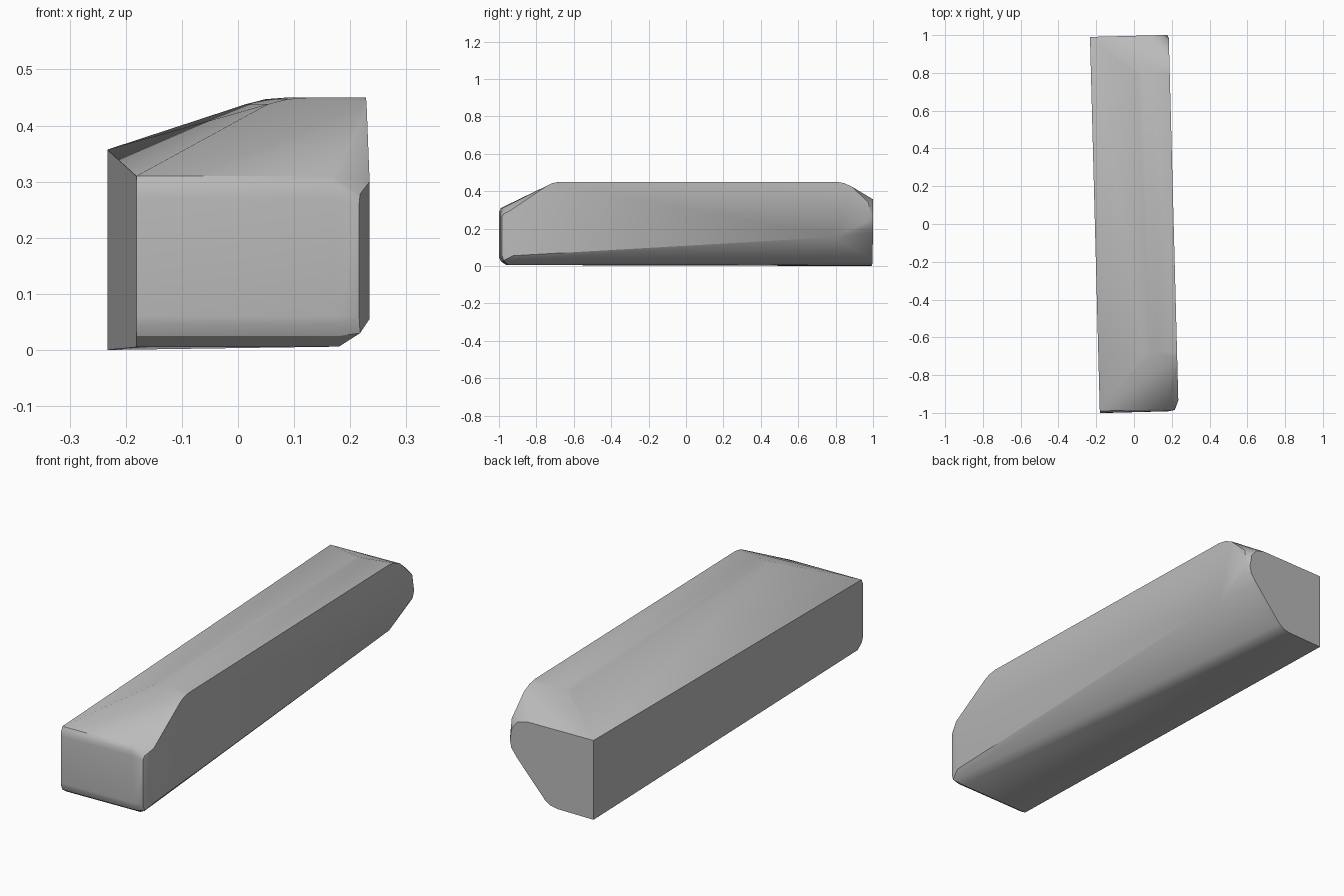
import bpy
import bmesh
import math

default_cube = bpy.data.objects.get("Cube")
if default_cube:
    bpy.data.objects.remove(default_cube, do_unlink=True)

# Single grey finish
grey = bpy.data.materials.new("plain_grey")
grey.use_nodes = True
colour = (0.5, 0.5, 0.5, 1.0)
grey.diffuse_color = colour
grey.node_tree.nodes["Principled BSDF"].inputs["Base Color"].default_value = colour

END = 0.996       # half length
FLAT = -0.207     # straight side
SIDE = 0.21       # shaped side
TOP = 0.45        # ridge height
YAW = math.radians(1.5)


def section(bm, y, outline):
    """Add the corner points (x, z) of one cross-section."""
    for x, z in outline:
        bm.verts.new((x, y, z))


def side_outline(bm, x, outline):
    """Add the corner points (y, z) of one lengthwise outline."""
    for y, z in outline:
        bm.verts.new((x, y, z))


def build_convex_block(name):
    bm = bmesh.new()

    # Back end: square on one side, undercut and rounded on the other
    section(bm, END, [(FLAT, 0), (FLAT, 0.357), (0.115, 0.357), (0.165, 0.345),
                      (0.192, 0.31), (0.202, 0.255), (0.195, 0.22),
                      (0.165, 0.18), (0.03, 0.027), (0.005, 0.01), (-0.03, 0.003)])

    # Outline of the shaped side, with sloping shoulders
    side_outline(bm, SIDE, [(0.8, TOP), (0.84, 0.443), (0.88, 0.425), (0.97, 0.34),
                            (0.98, 0.28), (0.95, 0.23), (0.8, 0.155),
                            (-0.93, 0.055), (-0.94, 0.3), (-0.75, 0.428),
                            (-0.72, 0.443), (-0.68, TOP)])

    # Ridge along the top, softened toward the straight side
    for y in (-0.68, 0.8):
        section(bm, y, [(0.11, TOP), (0.07, 0.447), (0.035, 0.438)])

    # Front end with rolled upper and lower edges
    for y, low, high in ((-END, 0.06, 0.27), (-0.994, 0.045, 0.29),
                         (-0.985, 0.025, 0.31)):
        section(bm, y, [(FLAT, low), (FLAT, high), (0.14, high),
                        (0.155, low)])
    section(bm, -0.99, [(0.19, 0.06), (0.19, 0.26)])
    section(bm, -0.98, [(0.192, 0.03), (0.192, 0.278)])
    section(bm, -0.955, [(FLAT, 0.005), (0.155, 0.006)])

    hull = bmesh.ops.convex_hull(bm, input=bm.verts[:])
    spare = set(hull["geom_interior"]) | set(hull["geom_unused"])
    bmesh.ops.delete(bm, geom=[v for v in spare if isinstance(v, bmesh.types.BMVert)],
                     context="VERTS")
    bmesh.ops.dissolve_limit(bm, angle_limit=math.radians(0.5),
                             verts=bm.verts[:], edges=bm.edges[:])
    bmesh.ops.recalc_face_normals(bm, faces=bm.faces[:])

    mesh = bpy.data.meshes.new(name)
    bm.to_mesh(mesh)
    bm.free()
    mesh.materials.append(grey)
    obj = bpy.data.objects.new(name, mesh)
    bpy.context.collection.objects.link(obj)
    return obj


block = build_convex_block("tapered_block")
block.rotation_euler.z = YAW

bpy.ops.object.select_all(action="DESELECT")
block.select_set(True)
bpy.context.view_layer.objects.active = block
bpy.ops.object.shade_smooth_by_angle(angle=math.radians(30))
